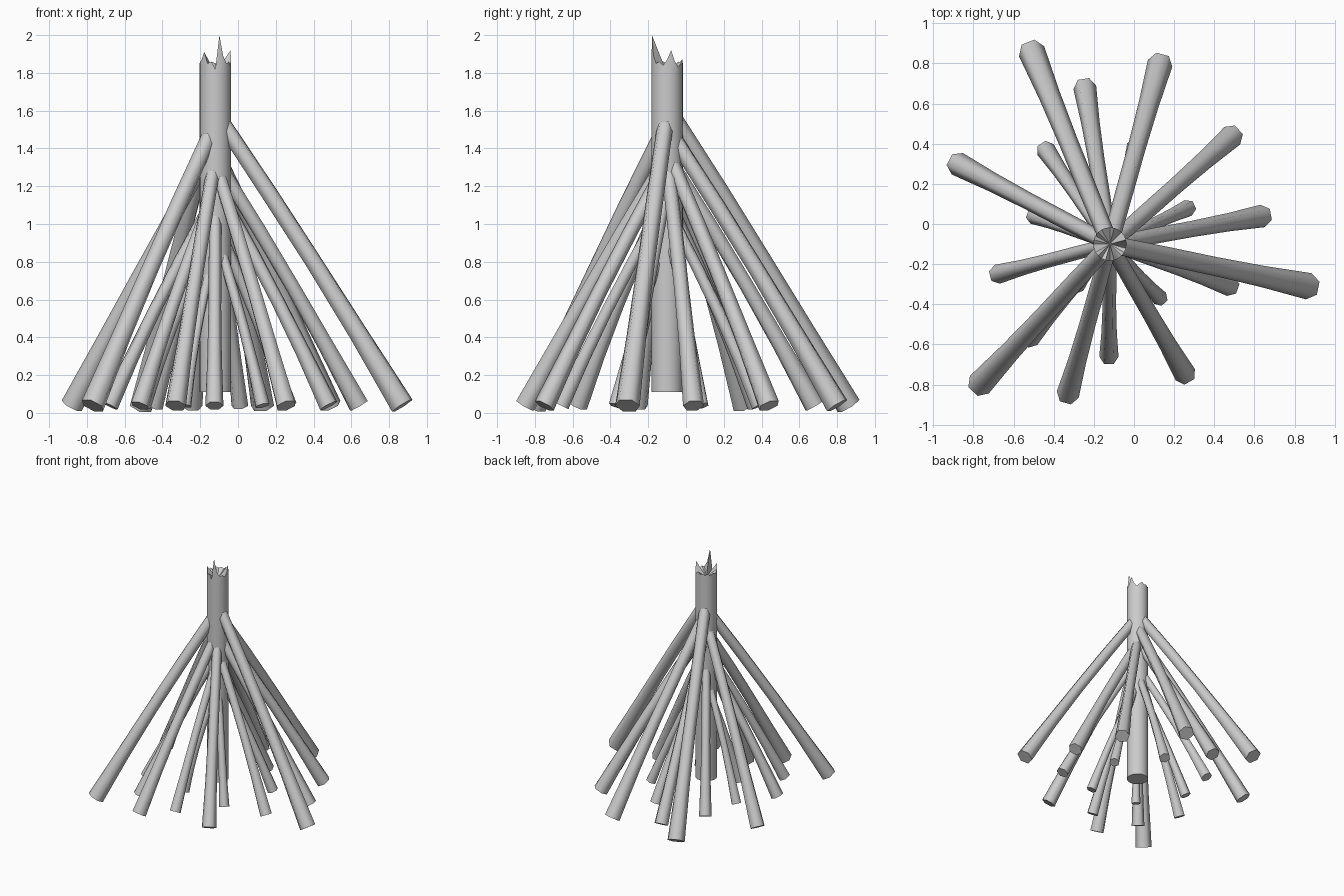
import bpy, bmesh, math
from mathutils import Vector

if "Cube" in bpy.data.objects:
    bpy.data.objects.remove(bpy.data.objects["Cube"])

CX, CY = -0.12, -0.10


def finish(name, bm, angle):
    bmesh.ops.recalc_face_normals(bm, faces=bm.faces)
    me = bpy.data.meshes.new(name)
    bm.to_mesh(me)
    bm.free()
    ob = bpy.data.objects.new(name, me)
    bpy.context.collection.objects.link(ob)
    bpy.ops.object.select_all(action='DESELECT')
    ob.select_set(True)
    bpy.context.view_layer.objects.active = ob
    bpy.ops.object.shade_smooth_by_angle(angle=math.radians(angle))
    return ob


def bridge(bm, a, b):
    n = len(a)
    for i in range(n):
        bm.faces.new((a[i], a[(i + 1) % n], b[(i + 1) % n], b[i]))


# Trunk with a splintered, broken top
def trunk():
    n, r = 24, 0.083
    # heights around the broken rim, every 15 degrees from +x
    rim = [1.87, 1.92, 1.86, 1.83, 1.85, 1.87, 1.85, 1.86, 1.85, 1.86, 1.84, 1.86,
           1.85, 1.86, 1.87, 1.91, 1.85, 1.86, 1.82, 2.0, 1.89, 1.85, 1.86, 1.84]
    bm = bmesh.new()
    rings = []
    for zs in ([0.11] * n, [1.78] * n, rim):
        ring = []
        for i, z in enumerate(zs):
            a = math.tau * i / n
            ring.append(bm.verts.new((CX + r * math.cos(a), CY + r * math.sin(a), z)))
        rings.append(ring)
    bridge(bm, rings[0], rings[1])
    bridge(bm, rings[1], rings[2])
    bm.faces.new(rings[0])
    # sunken heartwood fan inside the break
    c = bm.verts.new((CX, CY, 1.80))
    for i in range(n):
        bm.faces.new((rings[2][i], rings[2][(i + 1) % n], c))
    finish("trunk", bm, 40)


# Stilt root: hexagonal tube flaring towards the ground
def root(name, ex, ey):
    d = Vector((ex - CX, ey - CY, 0))
    reach = d.length
    d.normalize()
    end = Vector((ex, ey, 0.038))
    collar = Vector((CX, CY, 0.38 + 1.08 * reach)) + d * 0.08
    axis = (end - collar).normalized()
    start = collar - axis * 0.07
    side = Vector((-d.y, d.x, 0))
    up = axis.cross(side)
    foot = 0.025 + 0.041 * reach
    bm = bmesh.new()
    rings = []
    for t, k in ((0, 0.66), (0.25, 0.70), (0.5, 0.71), (0.75, 0.80), (0.9, 0.92), (1, 1.0)):
        p = start.lerp(end, t) + up * (0.012 * math.sin(math.pi * t)
                                       * (1 if up.z > 0 else -1))
        ring = []
        for i in range(6):
            a = math.tau * i / 6
            ring.append(bm.verts.new(p + (side * math.cos(a) + up * math.sin(a)) * foot * k))
        rings.append(ring)
    for a, b in zip(rings, rings[1:]):
        bridge(bm, a, b)
    bm.faces.new(rings[0])
    bm.faces.new(rings[-1])
    finish(name, bm, 65)


trunk()

# Where each root meets the ground
feet = [(0.87, -0.31), (-0.77, -0.80), (-0.51, 0.86), (0.13, 0.80), (-0.88, 0.30),
        (0.49, 0.44), (-0.245, 0.68), (-0.33, -0.85), (0.64, 0.04), (0.255, -0.75),
        (0.48, -0.31), (-0.52, -0.57), (-0.68, -0.25), (-0.44, 0.37), (-0.125, -0.66),
        (0.01, 0.39), (0.27, 0.08), (-0.50, 0.04), (0.13, -0.37), (-0.28, -0.31)]
for i, (x, y) in enumerate(feet):
    root(f"root_{i + 1:02d}", x, y)
